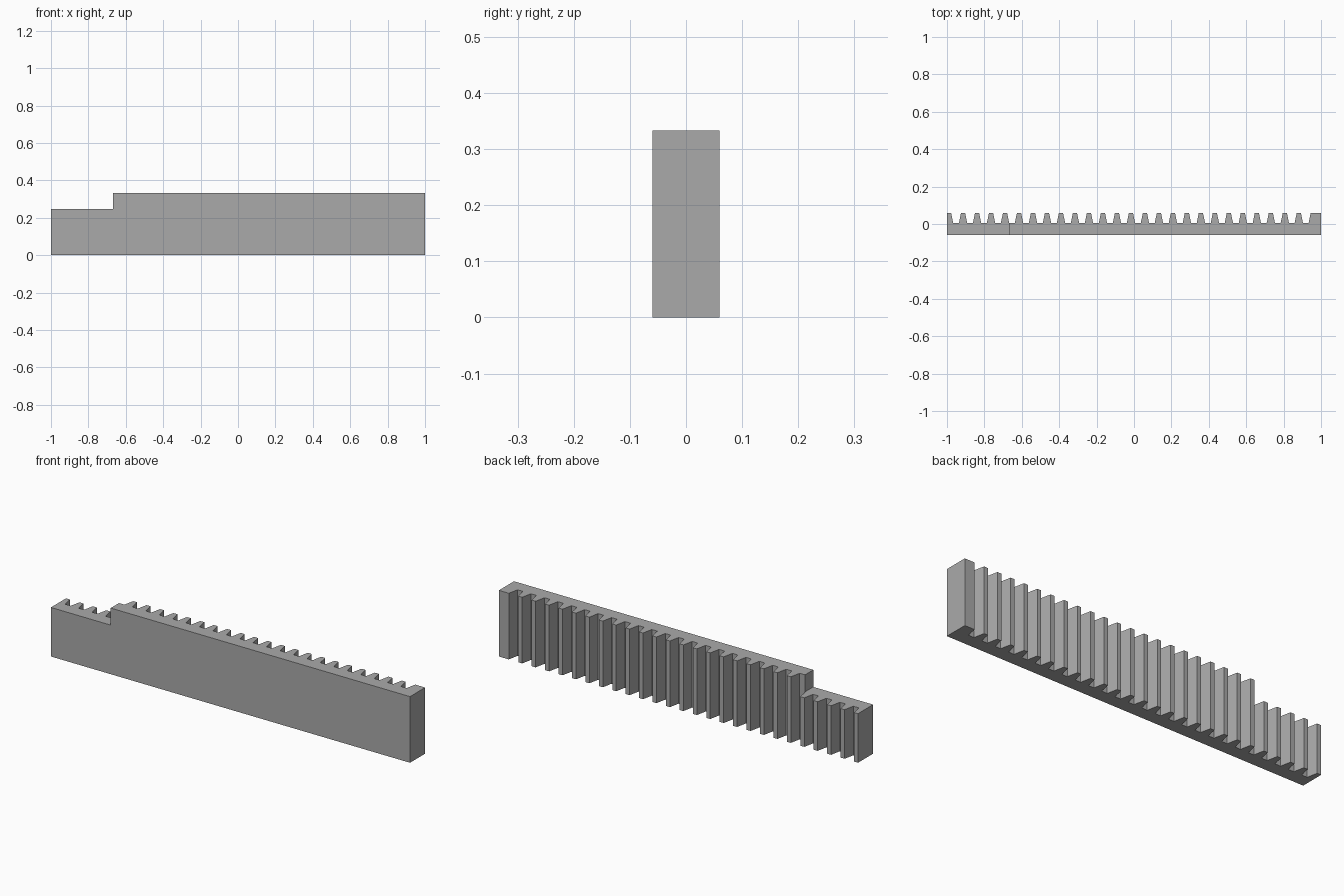
import bpy
import bmesh

cube = bpy.data.objects.get("Cube")
if cube:
    bpy.data.objects.remove(cube, do_unlink=True)

grey = bpy.data.materials.new("plain grey")
grey.use_nodes = True
colour = (0.40, 0.40, 0.40, 1)
grey.diffuse_color = colour
grey.node_tree.nodes["Principled BSDF"].inputs["Base Color"].default_value = colour

FRONT, ROOT, TIP = -0.06, 0.006, 0.06
PITCH, FIRST = 0.0748, -0.914
TIP_HALF, ROOT_HALF = 0.011, 0.022
STEP_X, LOW, HIGH = -0.667, 0.247, 0.333


def tooth_line():
    """Back edge of the plan, from left end to right end along x."""
    line = [(-1, TIP), (FIRST - PITCH + TIP_HALF, TIP),
            (FIRST - PITCH + ROOT_HALF, ROOT)]
    for i in range(25):
        c = FIRST + i * PITCH
        line += [(c - ROOT_HALF, ROOT), (c - TIP_HALF, TIP),
                 (c + TIP_HALF, TIP), (c + ROOT_HALF, ROOT)]
    # Solid end block
    c = FIRST + 25 * PITCH
    line += [(c - ROOT_HALF, ROOT), (c - TIP_HALF, TIP), (1, TIP)]
    return line


# Toothed bar, extruded upward from its plan
bm = bmesh.new()
plan = [(1, FRONT), (-1, FRONT)] + tooth_line()
base = bm.faces.new([bm.verts.new((x, y, 0)) for x, y in plan])
top = bmesh.ops.extrude_face_region(bm, geom=[base])["geom"]
for v in top:
    if isinstance(v, bmesh.types.BMVert):
        v.co.z = HIGH
bmesh.ops.recalc_face_normals(bm, faces=bm.faces)
mesh = bpy.data.meshes.new("toothed_rack")
bm.to_mesh(mesh)
bm.free()
mesh.materials.append(grey)
rack = bpy.data.objects.new("toothed_rack", mesh)
bpy.context.collection.objects.link(rack)

# Cutter for the lowered end
bpy.ops.mesh.primitive_cube_add(size=1, location=(STEP_X - 0.5, 0, LOW + 0.5))
cutter = bpy.context.object
cutter.name = "step_cutter"
cutter.hide_render = True
cutter.display_type = 'WIRE'
cutter.data.materials.append(grey)
cut = rack.modifiers.new("lowered_end", 'BOOLEAN')
cut.operation = 'DIFFERENCE'
cut.solver = 'EXACT'
cut.object = cutter
bpy.context.view_layer.objects.active = rack
bpy.ops.object.modifier_apply(modifier=cut.name)
bpy.data.objects.remove(cutter, do_unlink=True)
